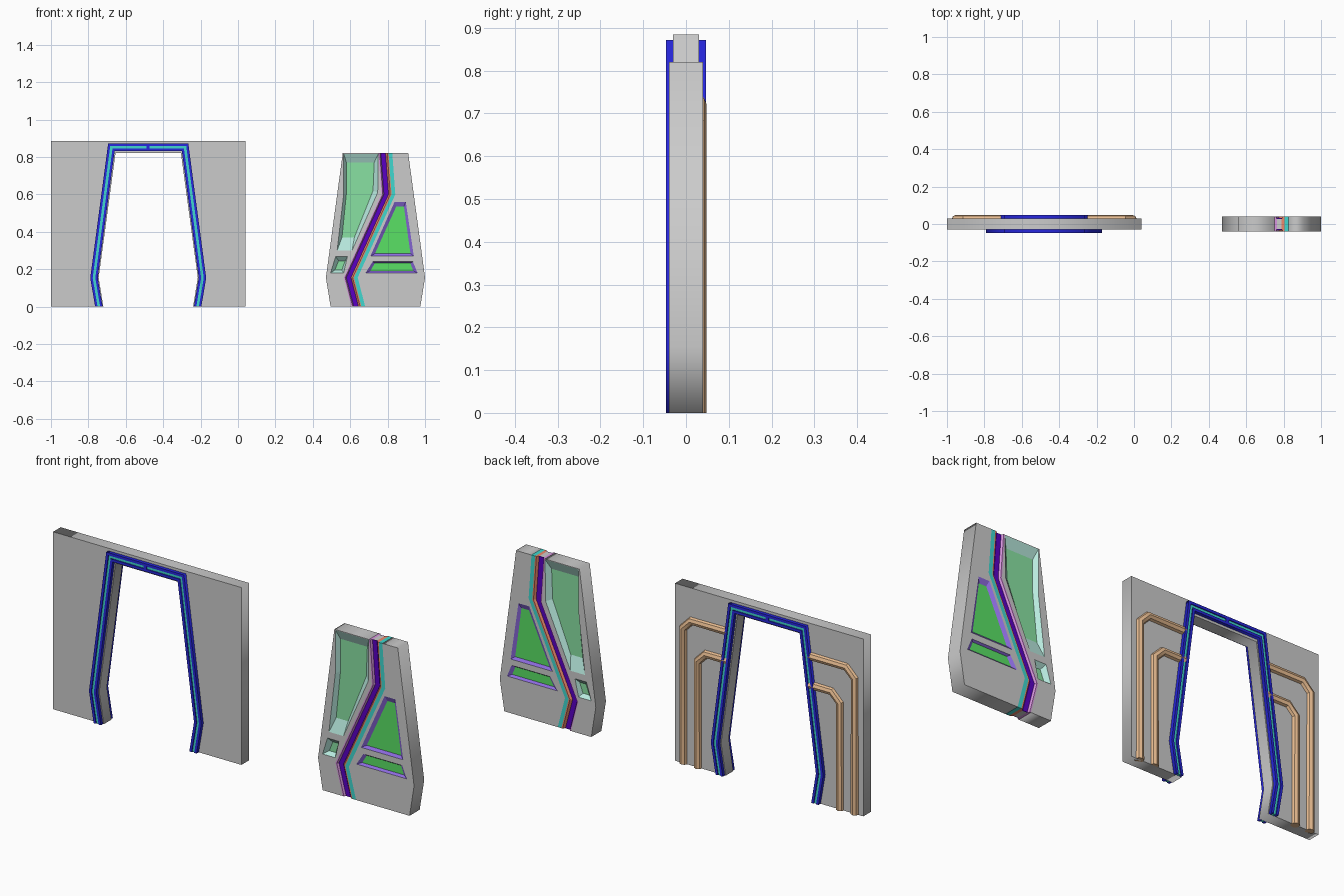
import bpy, bmesh

if "Cube" in bpy.data.objects:
    bpy.data.objects.remove(bpy.data.objects["Cube"])

COLORS = {
    "blue": (0.02, 0.02, 0.72), "teal": (0.05, 0.68, 0.62), "navy": (0.10, 0.0, 0.55),
    "violet": (0.70, 0.30, 0.75), "orange": (0.85, 0.25, 0.15), "purple": (0.27, 0.15, 0.75),
    "green": (0.10, 0.75, 0.13), "glass": (0.25, 0.75, 0.36), "mint": (0.48, 0.82, 0.73),
    "copper": (0.80, 0.50, 0.28),
}


def mat(key):
    m = bpy.data.materials.get(key) or bpy.data.materials.new(key)
    m.diffuse_color = (*COLORS[key], 1)
    m.use_nodes = True
    m.node_tree.nodes["Principled BSDF"].inputs["Base Color"].default_value = m.diffuse_color
    return m


def add(name, data, *keys):
    ob = bpy.data.objects.new(name, data)
    bpy.context.collection.objects.link(ob)
    for k in keys:
        if k:
            data.materials.append(mat(k))
    return ob


def curve_mesh(name, cu, key=None, loc_y=0, rot=0):
    """Turn a curve into a mesh object."""
    tmp = add("tmp", cu)
    dg = bpy.context.evaluated_depsgraph_get()
    me = bpy.data.meshes.new_from_object(tmp.evaluated_get(dg))
    bpy.data.objects.remove(tmp)
    me.materials.clear()
    ob = add(name, me, key)
    ob.rotation_euler.x = rot
    ob.location.y = loc_y
    return ob


def prism(name, loops, y0, y1, key=None):
    """Extrude an (x, z) outline, with optional holes, from y0 to y1."""
    cu = bpy.data.curves.new(name, 'CURVE')
    cu.dimensions, cu.fill_mode = '2D', 'BOTH'
    cu.extrude = (y1 - y0) / 2
    for pts in loops:
        sp = cu.splines.new('POLY')
        sp.points.add(len(pts) - 1)
        for p, (x, z) in zip(sp.points, pts):
            p.co = (x, z, 0, 1)
        sp.use_cyclic_u = True
    return curve_mesh(name, cu, key, (y0 + y1) / 2, 1.5707963)


def ribbon(name, path, section, key=None):
    """Sweep a (u, y) section along an (x, z) path."""
    bm = bmesh.new()
    rings = [[bm.verts.new((x + u, y, z)) for u, y in section] for x, z in path]
    n = len(section)
    for a, b in zip(rings, rings[1:]):
        for i in range(n):
            bm.faces.new((a[i], a[(i + 1) % n], b[(i + 1) % n], b[i]))
    bm.faces.new(rings[0])
    bm.faces.new(rings[-1])
    bmesh.ops.recalc_face_normals(bm, faces=bm.faces)
    me = bpy.data.meshes.new(name)
    bm.to_mesh(me)
    bm.free()
    return add(name, me, key)


def recess(name, outer, inner, y_floor, wall, floor):
    """Sloping walls and a floor set into a hole on both faces of the door."""
    bm = bmesh.new()
    n = len(outer)
    for s in (-1, 1):
        o = [bm.verts.new((x, s * D, z)) for x, z in outer]
        i = [bm.verts.new((x, s * y_floor, z)) for x, z in inner]
        faces = [bm.faces.new((o[k], o[(k + 1) % n], i[(k + 1) % n], i[k])) for k in range(n)]
        faces.append(bm.faces.new(i))
        faces[-1].material_index = 1
        for f in faces:
            f.normal_update()
            if f.normal.y * s < 0:
                f.normal_flip()
    me = bpy.data.meshes.new(name)
    bm.to_mesh(me)
    bm.free()
    add(name, me, wall, floor)


W, D = 0.03, 0.04          # half thickness of wall and door
CX, DX = -0.48, 0.735      # centre of doorway and of door


def mirrored(half, cx):
    return [(cx - x, z) for x, z in half] + [(cx + x, z) for x, z in reversed(half)]


# wall with doorway
outline = [(0.24, 0), (0.265, 0.155), (0.175, 0.82)]
prism("wall", [[(-1, 0), (-1, 0.885), (0.04, 0.885), (0.04, 0)] + mirrored(outline, CX)[::-1]], -W, W)


# door frame bands on both faces
def frame_path(d):
    return mirrored([(0.264 + d, 0), (0.29 + d, 0.153), (0.197 + 0.87 * d, 0.852 + d)], CX)


def band(name, a, b, h, s, key):
    y = sorted((s * W * 0.98, s * h))
    prism(name, [frame_path(b) + frame_path(a)[::-1]], *y, key)


for s, side in ((-1, "front"), (1, "back")):
    band(side + "_frame_inner_rail", -0.02, -0.007, 0.047, s, "blue")
    band(side + "_frame_outer_rail", 0.007, 0.02, 0.047, s, "blue")
    band(side + "_frame_light_strip", -0.007, 0.007, 0.042, s, "teal")
    y = sorted((s * W, s * 0.047))
    prism(side + "_frame_divider", [[(CX - .008, .843), (CX - .008, .861), (CX + .008, .861), (CX + .008, .843)]],
          *y, "blue")

# pipes on the back of the wall
for s, side in ((-1, "left"), (1, "right")):
    for label, out, top in (("outer", 0.473, 0.722), ("inner", 0.392, 0.578)):
        cu = bpy.data.curves.new("pipe", 'CURVE')
        cu.dimensions = '3D'
        cu.bevel_depth, cu.bevel_resolution, cu.use_fill_caps = 0.021, 2, True
        sp = cu.splines.new('POLY')
        pts = [(0.225, top), (out - 0.045, top), (out, top - 0.045), (out, 0)]
        sp.points.add(3)
        for p, (x, z) in zip(sp.points, pts):
            p.co = (CX + s * x, 0.027, z, 1)
        ob = curve_mesh(f"{side}_{label}_pipe", cu, "copper")
        bpy.context.view_layer.objects.active = ob
        ob.select_set(True)
        bpy.ops.object.shade_smooth_by_angle()
        ob.select_set(False)

# recess outlines in the door: rim and floor
big = [(.565, .817), (.75, .817), (.747, .61), (.61, .30), (.53, .30), (.565, .60)]
big_in = [(.58, .77), (.728, .77), (.722, .62), (.622, .37), (.556, .37), (.58, .61)]
small = [(.522, .267), (.585, .267), (.565, .18), (.495, .18)]
small_in = [(.538, .245), (.573, .245), (.555, .195), (.518, .195)]
tri = [(.837, .56), (.897, .56), (.94, .27), (.708, .27)]
tri_in = [(.846, .535), (.887, .535), (.922, .283), (.732, .283)]
low = [(.72, .24), (.935, .24), (.96, .18), (.682, .18)]
low_in = [(.732, .233), (.921, .233), (.938, .19), (.707, .19)]

# two door leaves meeting at a zigzag seam
seam = [(0.632, 0), (0.592, 0.155), (0.793, 0.60), (0.777, 0.82)]
left_leaf = [(DX - x, z) for x, z in outline] + [(x - 0.026, z) for x, z in reversed(seam)]
right_leaf = [(DX + x, z) for x, z in outline] + [(x + 0.048, z) for x, z in reversed(seam)]
prism("left_door_leaf", [left_leaf, big, small], -D, D)
prism("right_door_leaf", [right_leaf, tri, low], -D, D)
recess("large_recess", big, big_in, 0.02, "mint", "glass")
recess("small_recess", small, small_in, 0.02, "mint", "glass")
recess("upper_window", tri, tri_in, 0.03, "purple", "green")
recess("lower_window", low, low_in, 0.03, "purple", "green")

# seam strips, left to right
F = 0.028
ribbon("seam_left_edge", seam, [(-.026, -D), (-.019, -D), (-.013, -F), (-.013, F), (-.019, D), (-.026, D)], "violet")
ribbon("seam_core", seam, [(-.013, -F), (.012, -F), (.012, F), (-.013, F)])
for s, side in ((-1, "front"), (1, "back")):
    ribbon(side + "_seam_groove", seam,
           [(-.013, s * F), (.012, s * F), (.012, s * .031), (-.013, s * .031)], "navy")
ribbon("seam_right_edge", seam, [(.012, -F), (.021, -D), (.028, -D), (.028, D), (.021, D), (.012, F)], "orange")
ribbon("seam_light_strip", seam, [(.028, -D), (.048, -D), (.048, D), (.028, D)], "teal")
